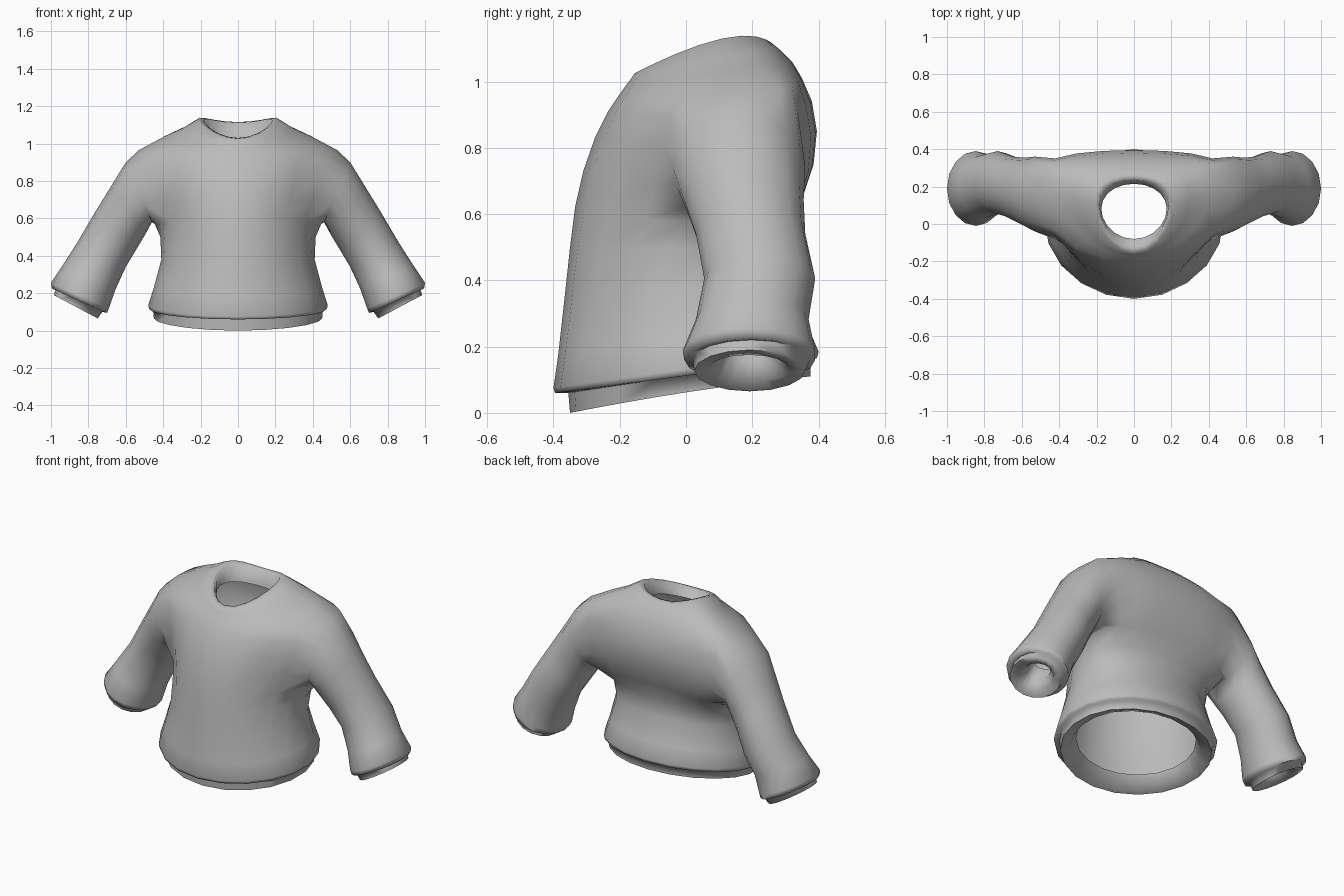
import bpy, bmesh, math

cube = bpy.data.objects.get("Cube")
if cube:
    bpy.data.objects.remove(cube, do_unlink=True)

SIDES = 20        # columns around the torso
CUFF_SIDES = 16   # columns around a sleeve
ARMPIT, SHOULDER = 9, 13   # torso rings bounding the armhole

# Torso rings, bottom to top: half width, y (front, side, back), z (front, side, back)
torso_rings = [
    (.36, (-.27, .02, .29), (.08, .14, .19)),      # inside of waistband
    (.39, (-.30, .02, .32), (.025, .08, .13)),
    (.45, (-.35, .02, .375), (0, .065, .11)),      # waistband
    (.455, (-.355, .02, .375), (.06, .115, .16)),
    (.475, (-.395, .02, .395), (.06, .115, .165)), # hem lip
    (.48, (-.40, .02, .40), (.075, .135, .185)),
    (.45, (-.385, .02, .36), (.18, .23, .28)),
    (.41, (-.365, .03, .30), (.36, .38, .42)),     # waist
    (.415, (-.35, .06, .30), (.5, .5, .53)),
    (.445, (-.335, .12, .345), (.62, .57, .63)),   # armpit
    (.485, (-.31, .15, .385), (.73, .68, .75)),
    (.52, (-.275, .16, .395), (.83, .79, .85)),
    (.54, (-.235, .16, .38), (.91, .89, .94)),
    (.53, (-.205, .17, .35), (.955, .965, 1.01)),  # shoulder
    (.40, (-.18, .16, .32), (.99, 1.035, 1.06)),
    (.30, (-.165, .14, .29), (1.01, 1.08, 1.09)),
    (.215, (-.155, .11, .26), (1.025, 1.13, 1.115)),  # collar
    (.185, (-.125, .10, .235), (1.03, 1.125, 1.11)),
    (.175, (-.08, .08, .215), (.985, 1.03, 1.02)),
]

# Sleeve rings, shoulder to cuff: outer (x, z), inner (x, z), y (front, back)
sleeve_rings = [
    ((.60, .90), (.46, .58), (-.04, .36)),
    ((.68, .77), (.495, .515), (-.005, .355)),
    ((.76, .64), (.54, .44), (.03, .36)),
    ((.86, .47), (.60, .34), (.055, .39)),
    ((.94, .345), (.655, .22), (.03, .37)),
    ((1.0, .255), (.69, .12), (-.01, .39)),
    ((.995, .225), (.70, .095), (-.005, .39)),     # cuff lip
    ((.975, .22), (.725, .10), (.02, .375)),
    ((.985, .19), (.75, .065), (.025, .36)),       # cuff band
    ((.94, .175), (.785, .095), (.07, .31)),
    ((.895, .21), (.79, .155), (.11, .27)),
    ((.85, .30), (.74, .24), (.11, .27)),          # inside of cuff
]


def blend(front_side_back, s):
    """Curve through front (s=-1), side (s=0) and back (s=1)."""
    f, m, b = front_side_back
    return m + (b - f) / 2 * s + ((f + b) / 2 - m) * s * s


def join_rings(bm, a, b, skip=()):
    """Quads between two rings of equal length."""
    n = len(a)
    for i in range(n):
        if i not in skip:
            j = (i + 1) % n
            bm.faces.new((a[i], a[j], b[j], b[i]))


bm = bmesh.new()

# Torso, leaving the armholes open; the upper back is broad and flat
rings = []
for k, (half, ys, zs) in enumerate(torso_rings):
    ring = []
    for i in range(SIDES):
        a = 2 * math.pi * i / SIDES
        s = math.sin(a)
        broad = ARMPIT <= k <= SHOULDER and 0 < i < SIDES // 2
        depth = s ** .6 if broad else s
        ring.append(bm.verts.new((half * math.cos(a), blend(ys, depth), blend(zs, s))))
    rings.append(ring)
half_turn = SIDES // 2
arm_columns = {c % SIDES for c in range(-2, 2)}
arm_columns |= {(c + half_turn) % SIDES for c in range(-2, 2)}
for k in range(len(rings) - 1):
    skip = arm_columns if ARMPIT <= k < SHOULDER else ()
    join_rings(bm, rings[k], rings[k + 1], skip)

# Sleeves, grown from the armhole edge
edge = [(c, SHOULDER) for c in (0, 1, 2)]
edge += [(2, k) for k in range(SHOULDER - 1, ARMPIT, -1)]
edge += [(c, ARMPIT) for c in (2, 1, 0, -1, -2)]
edge += [(-2, k) for k in range(ARMPIT + 1, SHOULDER)]
edge += [(c, SHOULDER) for c in (-2, -1)]
for side in (1, -1):
    previous = [rings[k][(c if side > 0 else half_turn - c) % SIDES] for c, k in edge]
    for (ox, oz), (ix, iz), (front, back) in sleeve_rings:
        ring = []
        for i in range(CUFF_SIDES):
            a = 2 * math.pi * i / CUFF_SIDES
            t = (1 + math.cos(a)) / 2
            y = (front + back) / 2 + (back - front) / 2 * math.sin(a)
            ring.append(bm.verts.new((side * (ix + (ox - ix) * t), y, iz + (oz - iz) * t)))
        join_rings(bm, previous, ring)
        previous = ring

bmesh.ops.recalc_face_normals(bm, faces=bm.faces)
mesh = bpy.data.meshes.new("sweater")
bm.to_mesh(mesh)
bm.free()
sweater = bpy.data.objects.new("sweater", mesh)
bpy.context.collection.objects.link(sweater)

# Plain grey cloth
cloth = bpy.data.materials.new("grey_cloth")
cloth.use_nodes = True
grey = (.5, .5, .5, 1)
cloth.diffuse_color = grey
cloth.node_tree.nodes["Principled BSDF"].inputs["Base Color"].default_value = grey
mesh.materials.append(cloth)

bpy.ops.object.select_all(action='DESELECT')
sweater.select_set(True)
bpy.context.view_layer.objects.active = sweater
bpy.ops.object.shade_smooth_by_angle(angle=math.radians(85))
